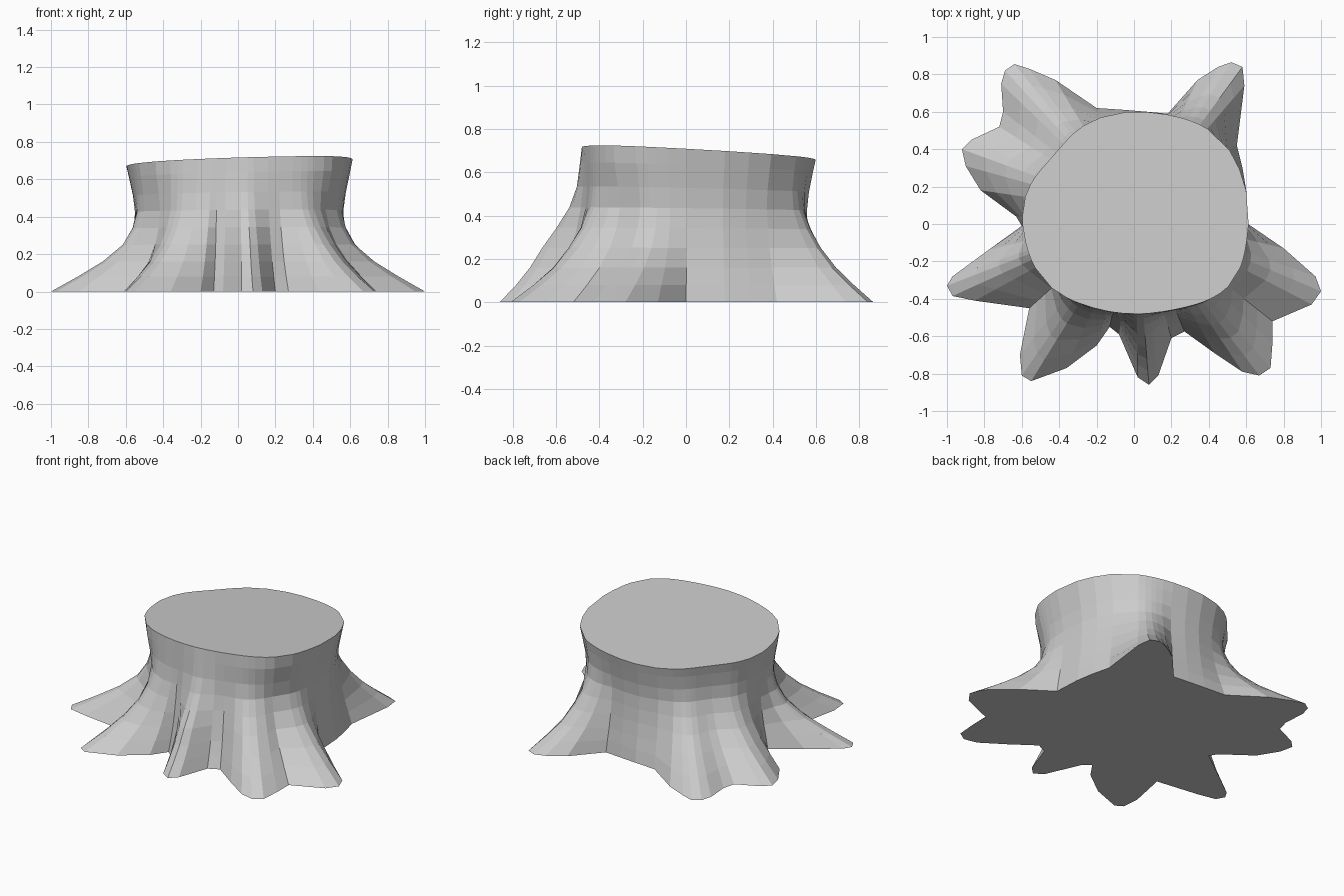
import bpy, bmesh, math

# Footprint of the roots on the ground, clockwise seen from above
BASE = [(0.61, 0.0), (0.8, -0.13), (0.97, -0.28), (1.0, -0.36), (0.95, -0.43),
        (0.74, -0.52), (0.74, -0.64), (0.73, -0.77), (0.67, -0.81), (0.58, -0.79),
        (0.43, -0.69), (0.27, -0.575), (0.2, -0.61), (0.13, -0.81), (0.08, -0.86),
        (0.02, -0.82), (-0.08, -0.59), (-0.13, -0.55), (-0.2, -0.65), (-0.36, -0.77),
        (-0.55, -0.84), (-0.6, -0.81), (-0.61, -0.7), (-0.56, -0.45), (-0.85, -0.41),
        (-0.97, -0.385), (-1.0, -0.33), (-0.97, -0.28), (-0.78, -0.14), (-0.60, -0.01),
        (-0.63, 0.04), (-0.82, 0.18), (-0.9, 0.31), (-0.92, 0.4), (-0.87, 0.45),
        (-0.72, 0.52), (-0.70, 0.6), (-0.71, 0.75), (-0.69, 0.82), (-0.64, 0.855),
        (-0.56, 0.83), (-0.42, 0.77), (-0.2, 0.62), (-0.05, 0.61), (0.07, 0.6),
        (0.18, 0.59), (0.34, 0.77), (0.45, 0.84), (0.52, 0.865), (0.58, 0.84),
        (0.59, 0.74), (0.55, 0.42), (0.58, 0.3), (0.6, 0.18)]

# Ring height, root spread at sides/back, root spread at front, trunk scale
RINGS = [(0.0, 1.0, 1.0, 0.94), (0.08, 0.70, 0.80, 0.94), (0.16, 0.43, 0.63, 0.93),
         (0.25, 0.21, 0.48, 0.925), (0.34, 0.10, 0.30, 0.92), (0.43, 0.04, 0.14, 0.92),
         (0.52, 0.015, 0.05, 0.94), (0.62, 0.0, 0.02, 0.975), (0.69, 0.0, 0.0, 1.0)]
CX, CY = 0.007, 0.06
# Bulges of the cut rim: direction in degrees, amount
BULGES = [(-42, 0.10), (-138, 0.05), (48, 0.05), (142, -0.08)]


def ring_point(p, z, side, front, scale):
    a = math.atan2((p[1] - CY) / 0.54, (p[0] - CX) / 0.605)
    # the trunk barely narrows toward the front
    s = scale + (1 - scale) * max(0, -math.sin(a)) ** 2 * 1.2
    # uneven rim, fading out lower down at the front
    fade = min(1, max(0, (z - 0.4) / 0.2))
    for deg, amount in BULGES:
        d = (math.degrees(a) - deg + 180) % 360 - 180
        s += amount * math.exp(-(d / 22) ** 2) * (fade if deg < 0 else 1)
    tx, ty = CX + 0.605 * s * math.cos(a), CY + 0.54 * s * math.sin(a)
    # the middle front root is the steepest, its neighbours less so
    w = min(1, max(0, (-p[1] - 0.35) / 0.3))
    w *= 1 - abs(p[0] - 0.05) * (0.8 if p[0] > 0.05 else 1.2)
    # the back roots are fuller than the side ones
    if p[1] > 0.3:
        w = 0.4 if p[0] > 0.2 else 0.12
    g = side + (front - side) * max(0, w)
    x, y = tx + (p[0] - tx) * g, ty + (p[1] - ty) * g
    # sloping cut at the top
    tilt = (0.03 * x - 0.055 * y) * (z / 0.69) ** 3
    return x, y, z + tilt


# Stump: rings lofted from the roots up to the cut
bm = bmesh.new()
rings = [[bm.verts.new(ring_point(p, *r)) for p in BASE] for r in RINGS]
n = len(BASE)
for lo, hi in zip(rings, rings[1:]):
    for i in range(n):
        j = (i + 1) % n
        bm.faces.new((lo[i], hi[i], hi[j], lo[j]))
bm.faces.new(rings[0])
bm.faces.new(rings[-1])
bmesh.ops.recalc_face_normals(bm, faces=bm.faces)
mesh = bpy.data.meshes.new("tree_stump")
bm.to_mesh(mesh)
bm.free()
bpy.context.collection.objects.link(bpy.data.objects.new("tree_stump", mesh))
